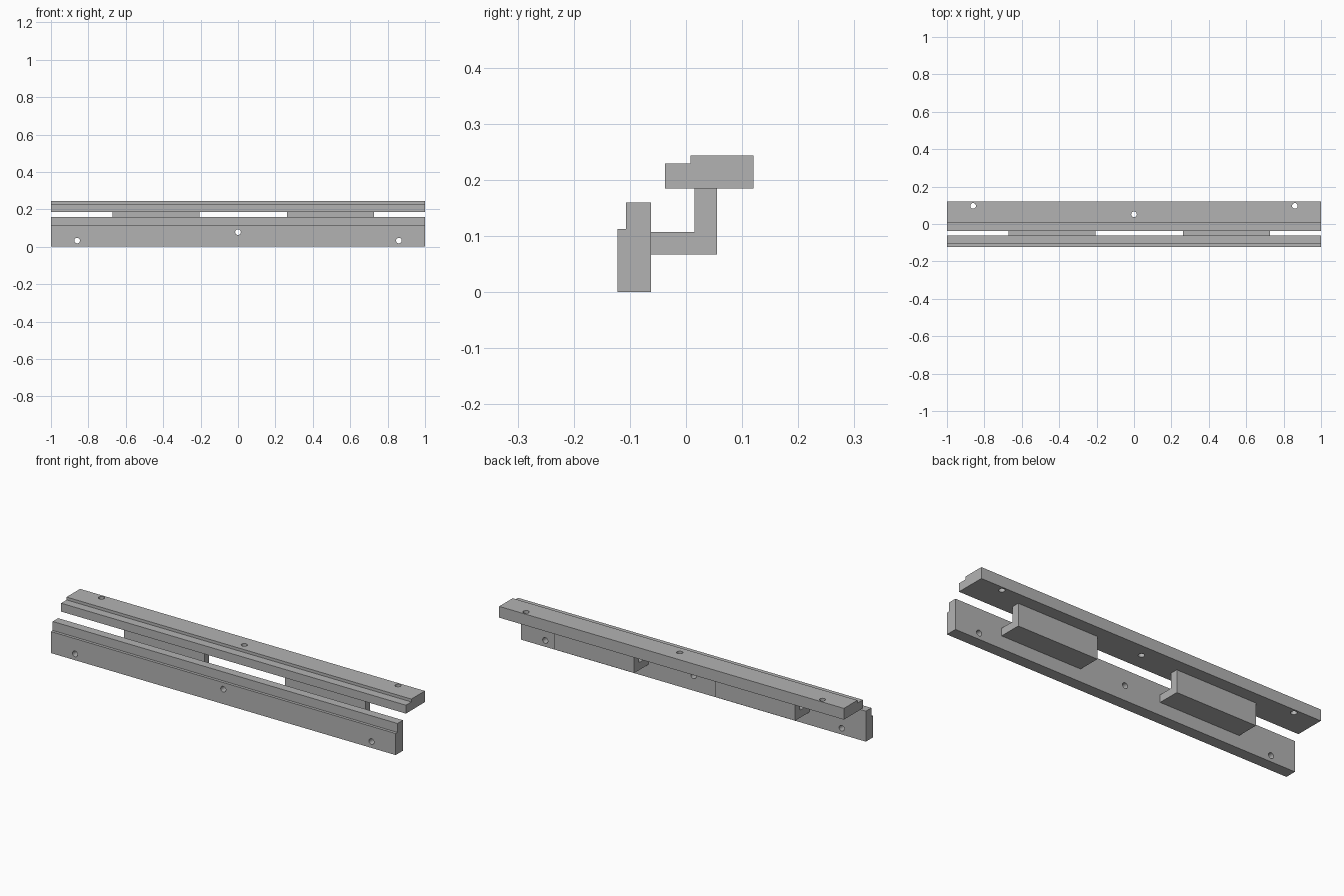
import bpy
import bmesh
from mathutils import Matrix, Vector

if "Cube" in bpy.data.objects:
    bpy.data.objects.remove(bpy.data.objects["Cube"], do_unlink=True)

# Single grey material
GREY = (0.45, 0.45, 0.45, 1)
grey = bpy.data.materials.new("plain grey")
grey.use_nodes = True
grey.diffuse_color = GREY
grey.node_tree.nodes["Principled BSDF"].inputs["Base Color"].default_value = GREY


def add_object(name, bm):
    bmesh.ops.recalc_face_normals(bm, faces=bm.faces)
    mesh = bpy.data.meshes.new(name)
    bm.to_mesh(mesh)
    bm.free()
    mesh.materials.append(grey)
    obj = bpy.data.objects.new(name, mesh)
    bpy.context.collection.objects.link(obj)
    return obj


def extrude_x(name, profile, x0, x1):
    """Sweep a (y, z) outline along x."""
    bm = bmesh.new()
    face = bm.faces.new([bm.verts.new((x0, y, z)) for y, z in profile])
    swept = bmesh.ops.extrude_face_region(bm, geom=[face])["geom"]
    verts = [g for g in swept if isinstance(g, bmesh.types.BMVert)]
    bmesh.ops.translate(bm, verts=verts, vec=Vector((x1 - x0, 0, 0)))
    return add_object(name, bm)


def drill(obj, centres, axis):
    """Cut round screw holes through a rail along y or z."""
    bm = bmesh.new()
    turn = Matrix.Rotation(1.5707963, 4, "X") if axis == "y" else Matrix()
    for centre in centres:
        bmesh.ops.create_cone(bm, cap_ends=True, segments=24, radius1=0.015,
                              radius2=0.015, depth=0.16,
                              matrix=Matrix.Translation(centre) @ turn)
    cutter = add_object(obj.name + "_hole_cutter", bm)
    cutter.hide_render = True
    cutter.hide_viewport = True
    mod = obj.modifiers.new("screw holes", "BOOLEAN")
    mod.operation = "DIFFERENCE"
    mod.solver = "EXACT"
    mod.object = cutter
    # Bake the cut and discard the cutter
    baked = bpy.data.meshes.new_from_object(
        obj.evaluated_get(bpy.context.evaluated_depsgraph_get()))
    obj.modifiers.clear()
    obj.data = baked
    bpy.data.objects.remove(cutter, do_unlink=True)


# Upright front rail with a stepped top edge
front_rail = extrude_x("front_rail", [
    (-0.122, 0), (-0.062, 0), (-0.062, 0.16), (-0.107, 0.16),
    (-0.107, 0.113), (-0.122, 0.113)], -1, 1)
drill(front_rail, [(-0.86, -0.09, 0.033), (0, -0.09, 0.078),
                   (0.86, -0.09, 0.033)], "y")

# Flat upper rail with a stepped front edge
upper_rail = extrude_x("upper_rail", [
    (-0.037, 0.185), (0.12, 0.185), (0.12, 0.244), (0.008, 0.244),
    (0.008, 0.229), (-0.037, 0.229)], -1, 1)
drill(upper_rail, [(-0.86, 0.097, 0.21), (0, 0.052, 0.21),
                   (0.86, 0.097, 0.21)], "z")

# Two angle brackets joining the rails
bracket = [(-0.062, 0.067), (0.055, 0.067), (0.055, 0.185),
           (0.015, 0.185), (0.015, 0.107), (-0.062, 0.107)]
for side, start in (("right", -0.672), ("left", 0.262)):
    extrude_x(side + "_bracket", bracket, start, start + 0.466)
